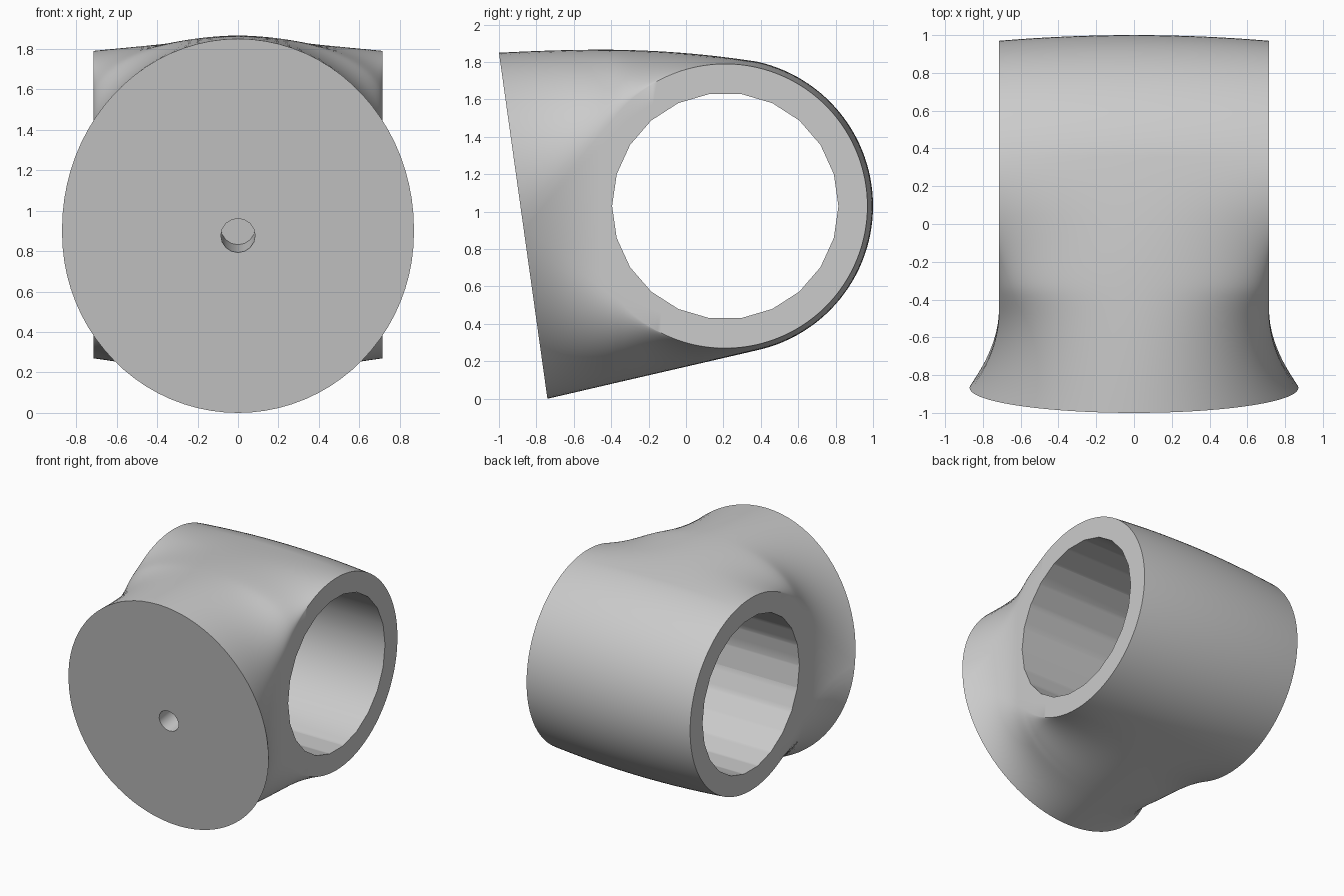
import bpy, bmesh
from math import sin, cos, pi, sqrt, atan2, hypot, atan
from mathutils import Matrix, Vector

cube = bpy.data.objects.get("Cube")
if cube:
    bpy.data.objects.remove(cube, do_unlink=True)

AXIS_Y, AXIS_Z = 0.21, 1.03      # axis of the tube
HALF, RIM = 0.715, 0.76          # half length and end radius of the tube
FRONT, SEAM = -0.867, 0.38       # mounting face and start of the rear barrel
TILT = 0.14                      # slope of the mounting face
FLAT, ARC = 12, 40               # segments on each straight side and each arc
RINGS, SWEEP = 56, 56


def clamp(v):
    return max(0.0, min(1.0, v))


def section(s):
    """Ring of points across the neck: two straight sides and two arcs."""
    near = clamp((-0.35 - s) / (-0.35 - FRONT))
    lean = TILT * near ** 2
    mid = AXIS_Z - 0.13 * near
    width = HALF + 0.155 * clamp((-0.45 - s) / (-0.45 - FRONT)) ** 2
    top = 1.866 - 0.093 * (s + 0.45) ** 2 - mid
    bottom = mid - 0.259 * (s + lean * 0.9 + 0.741) / (SEAM + 0.741)
    if s > -0.35:
        side = sqrt(RIM ** 2 - (s - AXIS_Y) ** 2)
    else:
        side = 0.514 - 0.504 * near
    k = clamp((s + 0.4) / 0.45)
    power = 1 + k * k * (3 - 2 * k)
    pts = []
    for i in range(FLAT):
        pts.append((width, side * (2 * i / FLAT - 1)))
    for i in range(ARC):
        a = pi * i / ARC
        pts.append((width * cos(a), side + (top - side) * sin(a) ** power))
    for i in range(FLAT):
        pts.append((-width, side * (1 - 2 * i / FLAT)))
    for i in range(ARC):
        a = pi * i / ARC
        pts.append((-width * cos(a), -side - (bottom - side) * sin(a) ** power))
    return [Vector((x, s - lean * z, mid + z)) for x, z in pts]


# Housing: flared neck lofted from the mounting face into the tube
bm = bmesh.new()
rings = []
for j in range(RINGS + 1):
    s = FRONT + (SEAM - FRONT) * j / RINGS
    rings.append([bm.verts.new(p) for p in section(s)])
count = len(rings[0])
bm.faces.new(rings[0])
for a, b in zip(rings, rings[1:]):
    for i in range(count):
        n = (i + 1) % count
        bm.faces.new((a[i], a[n], b[n], b[i]))

# Rear barrel: sweep from the top arc round to the bottom arc
last = rings[-1]
top_row = last[FLAT:FLAT + ARC + 1]
low_row = (last[2 * FLAT + ARC:] + last[:1])[::-1]
rows = [top_row]
for k in range(1, SWEEP):
    t = k / SWEEP
    row = []
    for u, v in zip(top_row, low_row):
        polar = [(hypot(w.co.y - AXIS_Y, w.co.z - AXIS_Z),
                  atan2(w.co.z - AXIS_Z, w.co.y - AXIS_Y)) for w in (u, v)]
        r, ang = [p + (q - p) * t for p, q in zip(*polar)]
        row.append(bm.verts.new((u.co.x, AXIS_Y + r * cos(ang), AXIS_Z + r * sin(ang))))
    rows.append(row)
rows.append(low_row)
for a, b in zip(rows, rows[1:]):
    for i in range(ARC):
        bm.faces.new((a[i], a[i + 1], b[i + 1], b[i]))

# Flat tube ends behind the neck
bm.faces.new(last[:FLAT + 1] + [r[0] for r in rows[1:-1]])
bm.faces.new(last[FLAT + ARC:2 * FLAT + ARC + 1] + [r[-1] for r in rows[-2:0:-1]])
bmesh.ops.recalc_face_normals(bm, faces=bm.faces[:])
mesh = bpy.data.meshes.new("housing")
bm.to_mesh(mesh)
bm.free()
housing = bpy.data.objects.new("housing", mesh)
bpy.context.collection.objects.link(housing)

grey = bpy.data.materials.new("plain grey")
grey.use_nodes = True
grey.diffuse_color = (0.6, 0.6, 0.6, 1)
grey.node_tree.nodes["Principled BSDF"].inputs["Base Color"].default_value = (0.6, 0.6, 0.6, 1)
mesh.materials.append(grey)


def cut(name, radius, depth, sides, matrix):
    """Subtract a cylinder from the housing."""
    cb = bmesh.new()
    bmesh.ops.create_cone(cb, cap_ends=True, segments=sides, radius1=radius,
                          radius2=radius, depth=depth, matrix=matrix)
    data = bpy.data.meshes.new(name)
    cb.to_mesh(data)
    cb.free()
    data.materials.append(grey)
    cutter = bpy.data.objects.new(name, data)
    bpy.context.collection.objects.link(cutter)
    cutter.hide_render = True
    mod = housing.modifiers.new(name, "BOOLEAN")
    mod.operation = "DIFFERENCE"
    mod.solver = "EXACT"
    mod.object = cutter
    bpy.context.view_layer.objects.active = housing
    bpy.ops.object.modifier_apply(modifier=name)
    bpy.data.objects.remove(cutter, do_unlink=True)


# Main bore along x, with a vertex facing front and back
cut("bore_cutter", 0.605, 2.0, 22,
    Matrix.Translation((0, AXIS_Y, AXIS_Z)) @ Matrix.Rotation(pi / 2, 4, "Y"))

# Small blind hole square to the mounting face
direction = Vector((0, 1, TILT)).normalized()
start = Vector((0, -0.863, 0.877))
cut("hole_cutter", 0.085, 0.4, 16,
    Matrix.Translation(start + direction * 0.08) @ Matrix.Rotation(atan(TILT) - pi / 2, 4, "X"))

# Smooth shading with crisp rims
for o in bpy.context.selected_objects:
    o.select_set(False)
housing.select_set(True)
bpy.context.view_layer.objects.active = housing
bpy.ops.object.shade_smooth_by_angle(angle=pi / 6)
